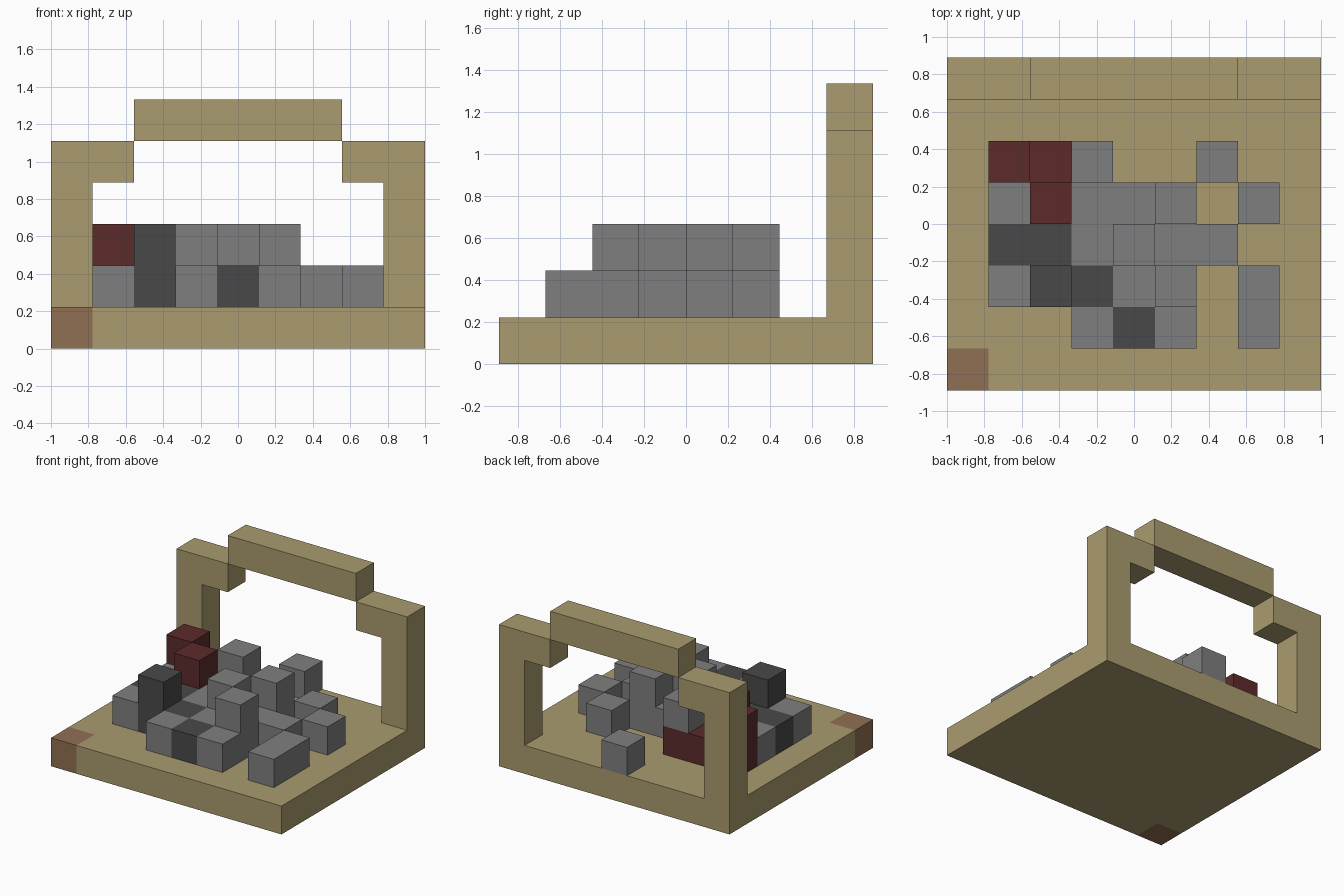
import bpy, bmesh
from mathutils import Vector

cube = bpy.data.objects.get("Cube")
if cube:
    bpy.data.objects.remove(cube, do_unlink=True)

U = 2 / 9                        # edge length of one block
ORIGIN = Vector((-4.5, -4, 0))   # grid corner, in blocks


def srgb(r, g, b):
    lin = lambda c: c / 12.92 if c <= 0.04045 else ((c + 0.055) / 1.055) ** 2.4
    return (lin(r / 255), lin(g / 255), lin(b / 255), 1)


def material(name, rgb):
    m = bpy.data.materials.new(name)
    m.use_nodes = True
    m.diffuse_color = srgb(*rgb)
    m.node_tree.nodes["Principled BSDF"].inputs["Base Color"].default_value = srgb(*rgb)
    return m


tan = material("tan", (170, 156, 111))
brown = material("brown", (145, 112, 83))
grey = material("grey", (127, 127, 127))
dark = material("dark_grey", (73, 73, 73))
red = material("dark_red", (92, 43, 43))

parts = {}    # part name -> (material, set of cells)
filled = set()


def add(name, mat, cells):
    cells = set(cells)
    parts.setdefault(name, (mat, set()))[1].update(cells)
    filled.update(cells)


# Base slab with a coloured corner block
corner = (0, 0, 0)
add("base_corner", brown, [corner])
add("base", tan, [(x, y, 0) for x in range(9) for y in range(8) if (x, y, 0) != corner])

# Stepped arch at the back: mirrored posts with brackets, and a raised beam
for name, post, bracket in (("right_post", 0, 1), ("left_post", 8, 7)):
    add(name, tan, [(post, 7, z) for z in range(1, 5)] + [(bracket, 7, 4)])
add("top_beam", tan, [(x, 7, 5) for x in range(2, 7)])

# Rubble blocks, listed from the back row to the front row of each layer
layers = (
    ("....G....",
     ".........",
     ".RRR..G..",
     ".GRGGG.G.",
     ".DDGGGG..",
     ".GDDGG.G.",
     "...GDG.G."),
    (".........",
     ".........",
     ".R.G.....",
     "..R..G...",
     "....G....",
     "..D..G...",
     "........."),
)
kinds = {"G": ("grey_blocks", grey), "D": ("dark_blocks", dark), "R": ("red_blocks", red)}
for z, rows in enumerate(layers, 1):
    for y, row in enumerate(reversed(rows), 1):
        for x, key in enumerate(row):
            if key in kinds:
                add(*kinds[key], [(x, y, z)])


def build(name, mat, cells):
    """Make one object from the outer faces of its cells."""
    bm = bmesh.new()
    verts = {}

    def vert(p):
        key = tuple(round(c) for c in p)
        if key not in verts:
            verts[key] = bm.verts.new((Vector(key) + ORIGIN) * U)
        return verts[key]

    for cell in sorted(cells):
        for axis in range(3):
            for side in (0, 1):
                n = list(cell)
                n[axis] += 2 * side - 1
                if tuple(n) in filled:
                    continue
                a, b = Vector((0, 0, 0)), Vector((0, 0, 0))
                a[(axis + 1) % 3] = b[(axis + 2) % 3] = 1
                p = Vector(cell)
                p[axis] += side
                loop = [p, p + a, p + a + b, p + b]
                bm.faces.new([vert(q) for q in (loop if side else loop[::-1])])
    mesh = bpy.data.meshes.new(name)
    bm.to_mesh(mesh)
    bm.free()
    mesh.materials.append(mat)
    bpy.context.collection.objects.link(bpy.data.objects.new(name, mesh))


for name, (mat, cells) in parts.items():
    build(name, mat, cells)
